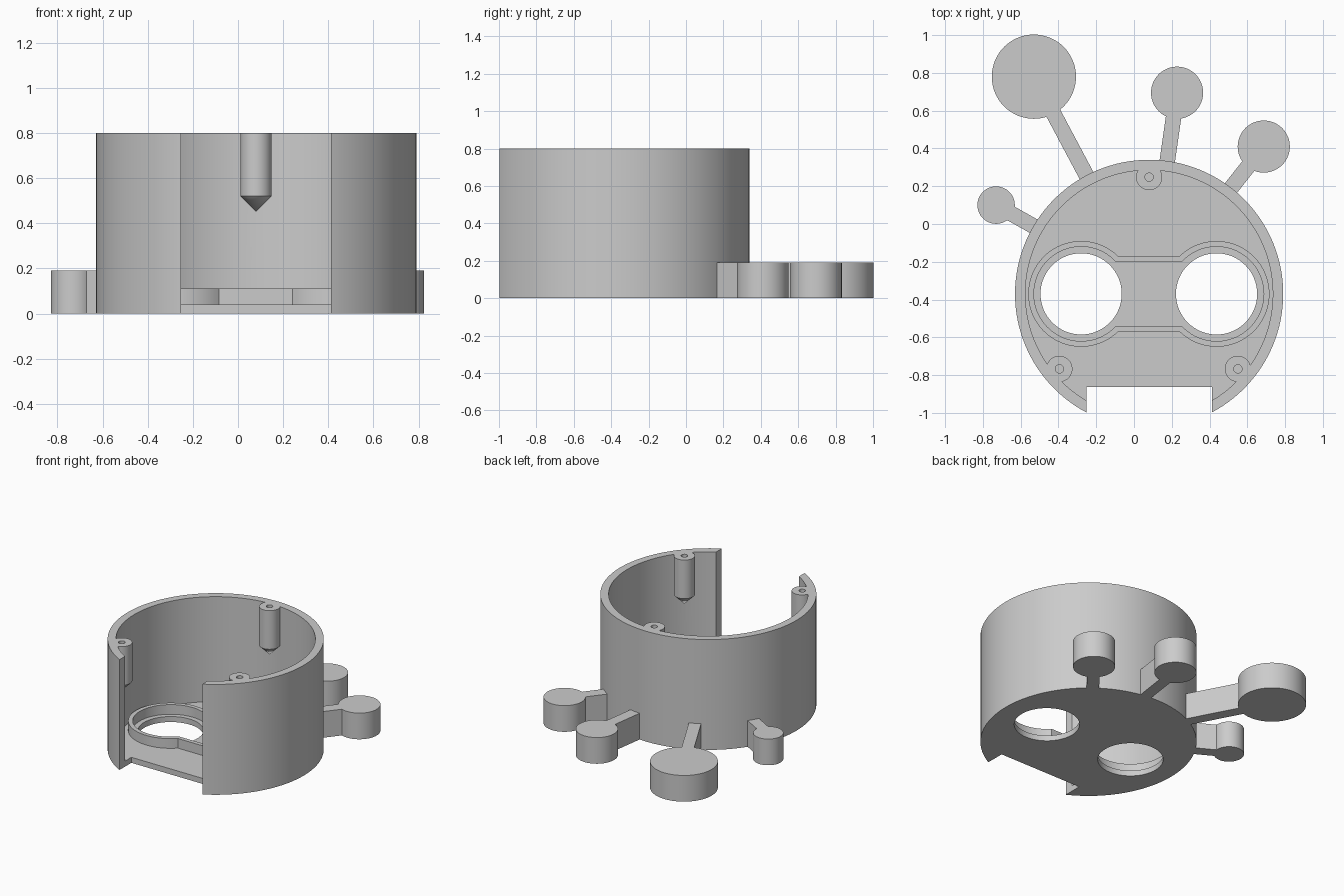
import bpy, bmesh, math
from mathutils import Vector

if "Cube" in bpy.data.objects:
    bpy.data.objects.remove(bpy.data.objects["Cube"])

grey = bpy.data.materials.new("plain_grey")
grey.diffuse_color = (0.6, 0.6, 0.6, 1)
grey.use_nodes = True
grey.node_tree.nodes["Principled BSDF"].inputs["Base Color"].default_value = grey.diffuse_color
CX, CY, R, RI = 0.08, -0.37, 0.71, 0.655
H, FLOOR, ARM_H = 0.80, 0.04, 0.19
EYES = [(-0.28, CY), (0.437, CY)]
POSTS = [(CX, 0.248), (-0.395, -0.767), (0.55, -0.767)]


def prism(name, pts, z0, z1):
    """Extrude a closed 2D outline from z0 to z1."""
    bm = bmesh.new()
    face = bm.faces.new([bm.verts.new((x, y, z0)) for x, y in pts])
    ext = bmesh.ops.extrude_face_region(bm, geom=[face])
    for v in ext["geom"]:
        if isinstance(v, bmesh.types.BMVert):
            v.co.z = z1
    bmesh.ops.recalc_face_normals(bm, faces=bm.faces)
    me = bpy.data.meshes.new(name)
    bm.to_mesh(me)
    bm.free()
    ob = bpy.data.objects.new(name, me)
    bpy.context.collection.objects.link(ob)
    me.materials.append(grey)
    return ob


def arc(cx, cy, r, a0, a1, n):
    return [(cx + r * math.cos(a0 + (a1 - a0) * i / n),
             cy + r * math.sin(a0 + (a1 - a0) * i / n)) for i in range(n + 1)]


def disc(name, cx, cy, r, z0, z1, n=64):
    return prism(name, arc(cx, cy, r, 0, math.tau, n)[:-1], z0, z1)


def box(name, x0, x1, y0, y1, z0, z1):
    return prism(name, [(x0, y0), (x1, y0), (x1, y1), (x0, y1)], z0, z1)


def combine(target, tool, op="DIFFERENCE"):
    mod = target.modifiers.new("bool", "BOOLEAN")
    mod.operation, mod.object, mod.solver = op, tool, "EXACT"
    bpy.context.view_layer.objects.active = target
    bpy.ops.object.modifier_apply(modifier=mod.name)
    bpy.data.objects.remove(tool)


def goggle_outline(r, half):
    """Two circles joined by a straight bridge."""
    a = math.asin(half / r)
    (lx, ly), (rx, ry) = EYES
    return (arc(lx, ly, r, a, math.tau - a, 56)
            + arc(rx, ry, r, a - math.pi, math.pi - a, 56))


# Round cup with open front and two eye holes in the floor
body = disc("cup_body", CX, CY, R, 0, H, 128)
combine(body, disc("cut", CX, CY, RI, FLOOR, H + 0.1, 128))
combine(body, box("cut", CX - 0.332, CX + 0.332, -1.2, -0.862, -0.1, H + 0.1))
for x, y in EYES:
    combine(body, disc("cut", x, y, 0.215, -0.1, 0.1))

# Screw posts with pointed undersides, merged into the wall
for x, y in POSTS:
    post = disc("post", x, y, 0.069, 0.52, H, 40)
    bm = bmesh.new()
    bm.from_mesh(post.data)
    bm.faces.ensure_lookup_table()
    low = min(bm.faces, key=lambda f: f.calc_center_median().z)
    tip = bmesh.ops.poke(bm, faces=[low])["verts"][0]
    tip.co.z = 0.45
    bm.to_mesh(post.data)
    bm.free()
    combine(body, post, "UNION")
for x, y in POSTS:
    combine(body, disc("cut", x, y, 0.022, 0.54, H + 0.1, 24))

# Raised lens rim around both eye holes
rim = prism("lens_rim", goggle_outline(0.28, 0.20), FLOOR, 0.11)
combine(rim, prism("cut", goggle_outline(0.25, 0.17), 0, 0.2))

# Antennae: disc tips on straight arms (tip x, y, radius, wall end x, y)
parts = [body, rim]
for i, (x, y, r, ex, ey) in enumerate([
        (-0.53, 0.78, 0.223, -0.24, 0.235),
        (0.228, 0.695, 0.138, 0.173, 0.31),
        (0.687, 0.41, 0.138, 0.505, 0.18),
        (-0.73, 0.10, 0.099, -0.52, -0.018)]):
    tip = disc(f"antenna_{i + 1}", x, y, r, 0, ARM_H)
    p, q = Vector((x, y)), Vector((ex, ey))
    d = (q - p).normalized()
    s = Vector((-d.y, d.x)) * 0.041
    p = p + d * r * 0.5
    combine(tip, prism("arm", [p + s, p - s, q - s, q + s], 0, ARM_H), "UNION")
    parts.append(tip)

# Smooth round walls, keep hard edges
for ob in parts:
    bpy.ops.object.select_all(action="DESELECT")
    ob.select_set(True)
    bpy.context.view_layer.objects.active = ob
    bpy.ops.object.shade_smooth_by_angle(angle=math.radians(30))
